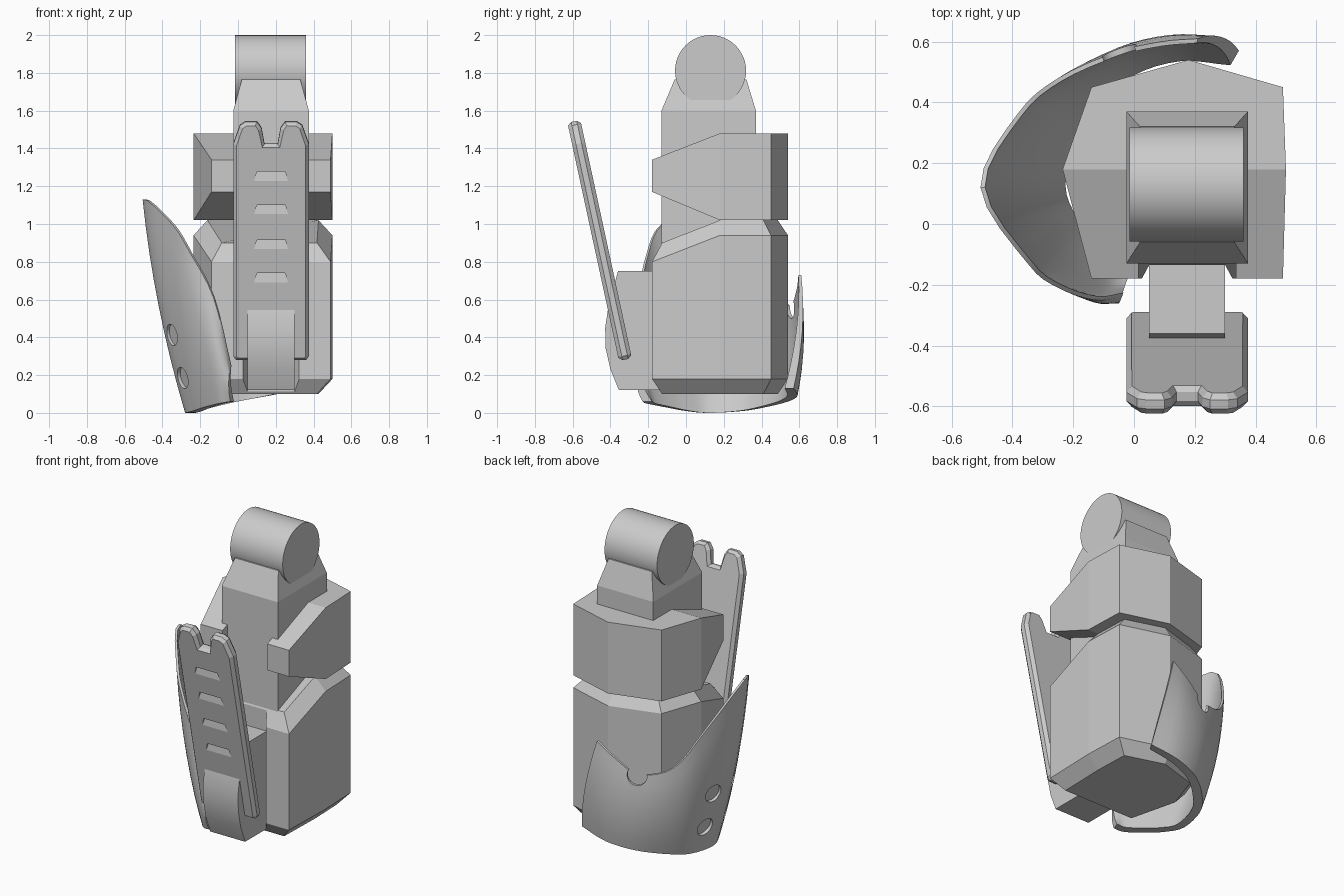
import bpy, bmesh, math
from mathutils import Matrix, Vector

cube = bpy.data.objects.get("Cube")
if cube:
    bpy.data.objects.remove(cube)

grey = bpy.data.materials.new("plain_grey")
grey.use_nodes = True
grey.diffuse_color = (0.6, 0.6, 0.6, 1)
grey.node_tree.nodes["Principled BSDF"].inputs["Base Color"].default_value = (0.6, 0.6, 0.6, 1)


def finish(name, bm, matrix=Matrix()):
    mesh = bpy.data.meshes.new(name)
    bm.to_mesh(mesh)
    bm.free()
    mesh.transform(matrix)
    mesh.materials.append(grey)
    obj = bpy.data.objects.new(name, mesh)
    bpy.context.collection.objects.link(obj)
    return obj


def loft(name, rings, matrix=Matrix()):
    """Closed solid through rings that share a point count."""
    bm = bmesh.new()
    loops = [[bm.verts.new(p) for p in ring] for ring in rings]
    for a, b in zip(loops, loops[1:]):
        for i in range(len(a)):
            j = (i + 1) % len(a)
            bm.faces.new((a[i], a[j], b[j], b[i]))
    bm.faces.new(loops[0])
    bm.faces.new(loops[-1])
    bmesh.ops.recalc_face_normals(bm, faces=bm.faces)
    return finish(name, bm, matrix)


def rect(x0, x1, y0, y1, z):
    return [(x0, y0, z), (x1, y0, z), (x1, y1, z), (x0, y1, z)]


def cylinder(name, centre, axis, radius, depth):
    bm = bmesh.new()
    bmesh.ops.create_cone(bm, cap_ends=True, segments=48, radius1=radius, radius2=radius, depth=depth)
    turn = Vector(axis).to_track_quat('Z', 'Y').to_matrix().to_4x4()
    return finish(name, bm, Matrix.Translation(centre) @ turn)


def select(obj):
    bpy.ops.object.select_all(action='DESELECT')
    obj.select_set(True)
    bpy.context.view_layer.objects.active = obj


def smooth(obj, degrees=35):
    select(obj)
    bpy.ops.object.shade_smooth_by_angle(angle=math.radians(degrees))


def cut(obj, cutter):
    cutter.hide_render = True
    select(obj)
    mod = obj.modifiers.new("cut", 'BOOLEAN')
    mod.operation = 'DIFFERENCE'
    mod.solver = 'EXACT'
    mod.object = cutter
    bpy.ops.object.modifier_apply(modifier=mod.name)
    bpy.data.objects.remove(cutter)


# Joint cylinder and central core
smooth(cylinder("joint_cylinder", (0.172, 0.13, 1.812), (1, 0, 0), 0.188, 0.375))
loft("core", [rect(-0.025, 0.375, -0.13, 0.37, 0.5),
              rect(-0.025, 0.375, -0.13, 0.37, 1.6),
              rect(0.02, 0.33, -0.06, 0.32, 1.765)])

# Lower body with chamfered rims, a top that drops to the front and a pouch slot
outline = [(-0.14, -0.18), (0.49, -0.18), (0.5, 0.18), (0.49, 0.45),
           (0.18, 0.54), (-0.14, 0.45), (-0.235, 0.18)]
inner = [(0.13 + (x - 0.13) * 0.8, 0.18 + (y - 0.18) * 0.85) for x, y in outline]


def sloped(points, z):
    return [(x, y, z + 0.39 * min(0, y - 0.18)) for x, y in points]


body = loft("lower_body", [[(x, y, 0.1) for x, y in inner], [(x, y, 0.18) for x, y in outline],
                           sloped(outline, 0.94), sloped(inner, 1.02)])
cut(body, loft("slot_cutter", [[(0.05, -0.135, z), (0.3, -0.135, z), (0.335, -0.2, z), (0.015, -0.2, z)]
                               for z in (0.05, 1.2)]))

# Upper band: solid back and two arms narrowing to the front
loft("band_back", [[(x, y, z) for x, y in outline[2:]] for z in (1.02, 1.48)])
for name, inside, back, front in (("band_arm_left", 0.335, 0.5, 0.49),
                                  ("band_arm_right", 0.015, -0.235, -0.14)):
    loft(name, [[(inside, y, low), (outer, y, low), (outer, y, high), (inside, y, high)]
                for outer, y, low, high in ((back, 0.18, 1.02, 1.48), (front, -0.18, 1.17, 1.34))])

# Front pouch
side = [(-0.1, 0.75), (-0.36, 0.75), (-0.41, 0.57), (-0.428, 0.45),
        (-0.425, 0.34), (-0.4, 0.23), (-0.355, 0.12), (-0.1, 0.12)]
smooth(loft("front_pouch", [[(x, y, z) for y, z in side] for x in (0.05, 0.3)]), 25)

# Tilted front plate with a notched top, bevelled rims and louvres
tilt = Matrix.Translation((0, -0.355, 0.275)) @ Matrix.Rotation(math.radians(12.2), 4, 'X')
half = [(0.185, 0), (0.2, 0.02), (0.2, 1.17), (0.165, 1.27), (0.135, 1.29),
        (0.075, 1.29), (0.05, 1.255), (0.035, 1.17)]
edge = [(0.175 + x, z) for x, z in half] + [(0.175 - x, z) for x, z in reversed(half)]
bm = bmesh.new()
face = bm.faces.new([bm.verts.new((x, 0.05, z)) for x, z in edge])
new = bmesh.ops.extrude_face_region(bm, geom=[face])["geom"]
bmesh.ops.translate(bm, vec=(0, -0.03, 0), verts=[v for v in new if isinstance(v, bmesh.types.BMVert)])
bmesh.ops.recalc_face_normals(bm, faces=bm.faces)
for facing in (-1, 1):
    flat = [f for f in bm.faces if f.normal.y * facing > 0.9]
    bmesh.ops.inset_region(bm, faces=flat, thickness=0.018, depth=0.02)
plate = finish("front_plate", bm, tilt)
for top in (0.475, 0.655, 0.845, 1.025):
    rings = [[(0.175 + s * 0.09, -0.01, top - 0.05), (0.175 + s * 0.09, 0, top - 0.05),
              (0.175 + s * 0.075, 0.015, top), (0.175 + s * 0.075, -0.01, top)] for s in (-1, 1)]
    cut(plate, loft("louvre_cutter", rings, tilt))

# Curved side guard: top and bottom rim points from front to back
rims = [((-0.04, -0.24, 0.25), (-0.04, -0.23, 0.06)),
        ((-0.13, -0.25, 0.61), (-0.1, -0.21, 0.05)),
        ((-0.25, -0.21, 0.84), (-0.18, -0.11, 0.03)),
        ((-0.35, -0.13, 1.0), (-0.24, 0.0, 0.01)),
        ((-0.505, 0.12, 1.13), (-0.28, 0.12, 0)),
        ((-0.385, 0.36, 0.85), (-0.25, 0.3, 0.01)),
        ((-0.25, 0.48, 0.63), (-0.17, 0.42, 0.03)),
        ((-0.06, 0.565, 0.57), (-0.02, 0.54, 0.06)),
        ((0.09, 0.6, 0.65), (0.16, 0.59, 0.09)),
        ((0.21, 0.61, 0.73), (0.345, 0.57, 0.13))]


def spline(points, steps=4):
    """Catmull-Rom curve through the points."""
    p = [Vector(q) for q in points]
    p = [p[0] * 2 - p[1]] + p + [p[-1] * 2 - p[-2]]
    out = []
    for a, b, c, d in zip(p, p[1:], p[2:], p[3:]):
        for k in range(steps):
            t = k / steps
            out.append(b + (c - a) * t / 2 + (a * 2 - b * 5 + c * 4 - d) * t * t / 2
                       + (b * 3 - a - c * 3 + d) * t ** 3 / 2)
    return out + [p[-2]]


# Each section runs up the outside and down the inside, thinner at the top
sections = []
for high, low in zip(spline([r[0] for r in rims]), spline([r[1] for r in rims])):
    outside, inside = [], []
    for k in range(9):
        t = k / 8
        point = low.lerp(high, t)
        away = Vector((point.x - 0.1, point.y - 0.15, 0)).normalized()
        point += away * 0.11 * t * (1 - t)
        outside.append(point)
        inside.append(point - away * (0.055 - 0.04 * t))
    sections.append(outside + inside[::-1])
guard = loft("side_guard", sections)

# Round rim notch and two pairs of shallow round recesses
cut(guard, cylinder("notch_cutter", (-0.045, 0.56, 0.56), (0.4, -1, 0), 0.06, 0.2))
for x, z in ((-0.36, 0.4), (-0.3, 0.17)):
    for way in (-1, 1):
        bpy.context.view_layer.update()
        hit, spot, normal, index = guard.closest_point_on_mesh((x - 0.05, 0.12 + way * 0.14, z))
        cut(guard, cylinder("recess_cutter", spot, normal, 0.058, 0.04))
smooth(guard, 30)
